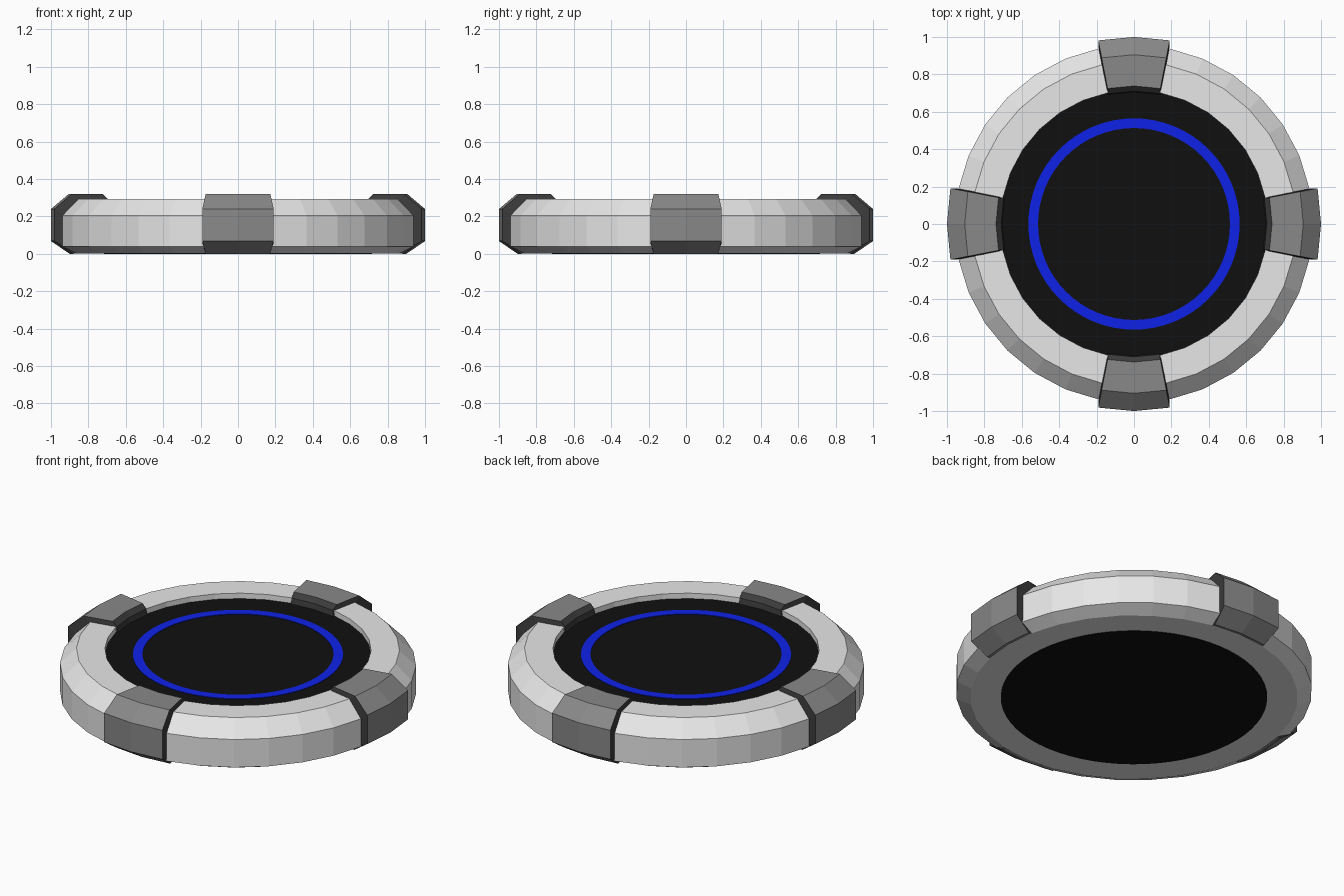
import bpy, bmesh
from math import sin, cos, pi, radians

cube = bpy.data.objects.get("Cube")
if cube:
    bpy.data.objects.remove(cube, do_unlink=True)


def material(name, rgb):
    m = bpy.data.materials.new(name)
    m.use_nodes = True
    m.diffuse_color = (*rgb, 1)
    bsdf = next(n for n in m.node_tree.nodes if n.type == 'BSDF_PRINCIPLED')
    bsdf.inputs["Base Color"].default_value = (*rgb, 1)
    return m


light = material("light_grey", (0.8, 0.8, 0.8))
grey = material("mid_grey", (0.25, 0.25, 0.25))
dark = material("dark_grey", (0.045, 0.045, 0.045))
black = material("black", (0.005, 0.005, 0.005))
blue = material("blue", (0.005, 0.017, 0.83))


def finish(name, bm, mats):
    bmesh.ops.recalc_face_normals(bm, faces=bm.faces)
    mesh = bpy.data.meshes.new(name)
    bm.to_mesh(mesh)
    bm.free()
    for m in mats:
        mesh.materials.append(m)
    obj = bpy.data.objects.new(name, mesh)
    bpy.context.collection.objects.link(obj)
    return obj


def polar(bm, r, z, a):
    return bm.verts.new((r * sin(a), -r * cos(a), z))


def lathe(name, profile, sides, mat):
    """Revolve a closed (radius, height) profile into a ring."""
    bm = bmesh.new()
    cols = [[polar(bm, r, z, 2 * pi * i / sides) for r, z in profile]
            for i in range(sides)]
    for i, col in enumerate(cols):
        nxt = cols[(i + 1) % sides]
        for j in range(len(profile)):
            k = (j + 1) % len(profile)
            bm.faces.new((col[j], nxt[j], nxt[k], col[k]))
    return finish(name, bm, [mat])


# Chamfered outer ring
lathe("outer_ring", [(0.715, 0.003), (0.88, 0.003), (0.957, 0.04), (0.957, 0.205),
                     (0.868, 0.294), (0.715, 0.294)], 32, light)

# Recessed pad, showing on top and underneath
bm = bmesh.new()
bmesh.ops.create_cone(bm, cap_ends=True, segments=64, radius1=0.716,
                      radius2=0.716, depth=0.262)
bmesh.ops.translate(bm, verts=bm.verts, vec=(0, 0, 0.131))
finish("centre_pad", bm, [black])

# Thin glowing band on the pad
lathe("blue_band", [(0.513, 0.258), (0.565, 0.258), (0.565, 0.265), (0.513, 0.265)],
      64, blue)

# Clamps: outer shell profile paired with the base line sunk in the ring
shell = [(0.71, 0.295), (0.738, 0.32), (0.905, 0.32), (1, 0.24), (1, 0.068), (0.9, 0)]
base = [(0.705, 0.258), (0.735, 0.285), (0.865, 0.285), (0.94, 0.2), (0.94, 0.045), (0.87, 0.005)]
half, flare = radians(11), radians(11.5)


def clamp(name, turn):
    bm = bmesh.new()
    layout = [(shell, -half), (shell, 0), (shell, half),
              (base, flare), (base, 0), (base, -flare)]
    cols = [[polar(bm, r, z, turn + a) for r, z in prof] for prof, a in layout]
    for c, col in enumerate(cols):
        nxt = cols[(c + 1) % len(cols)]
        for j in range(len(shell) - 1):
            f = bm.faces.new((col[j], nxt[j], nxt[j + 1], col[j + 1]))
            # Sides and the inner bevel are dark
            f.material_index = int(c > 1 or j == 0)
    for end in (0, -1):
        for quad in ((0, 1, 4, 5), (1, 2, 3, 4)):
            f = bm.faces.new([cols[q][end] for q in quad])
            f.material_index = 1 if end == 0 else 0
    finish(name, bm, [grey, dark])


for i, side in enumerate(("front", "left", "back", "right")):
    clamp(side + "_clamp", i * pi / 2)
